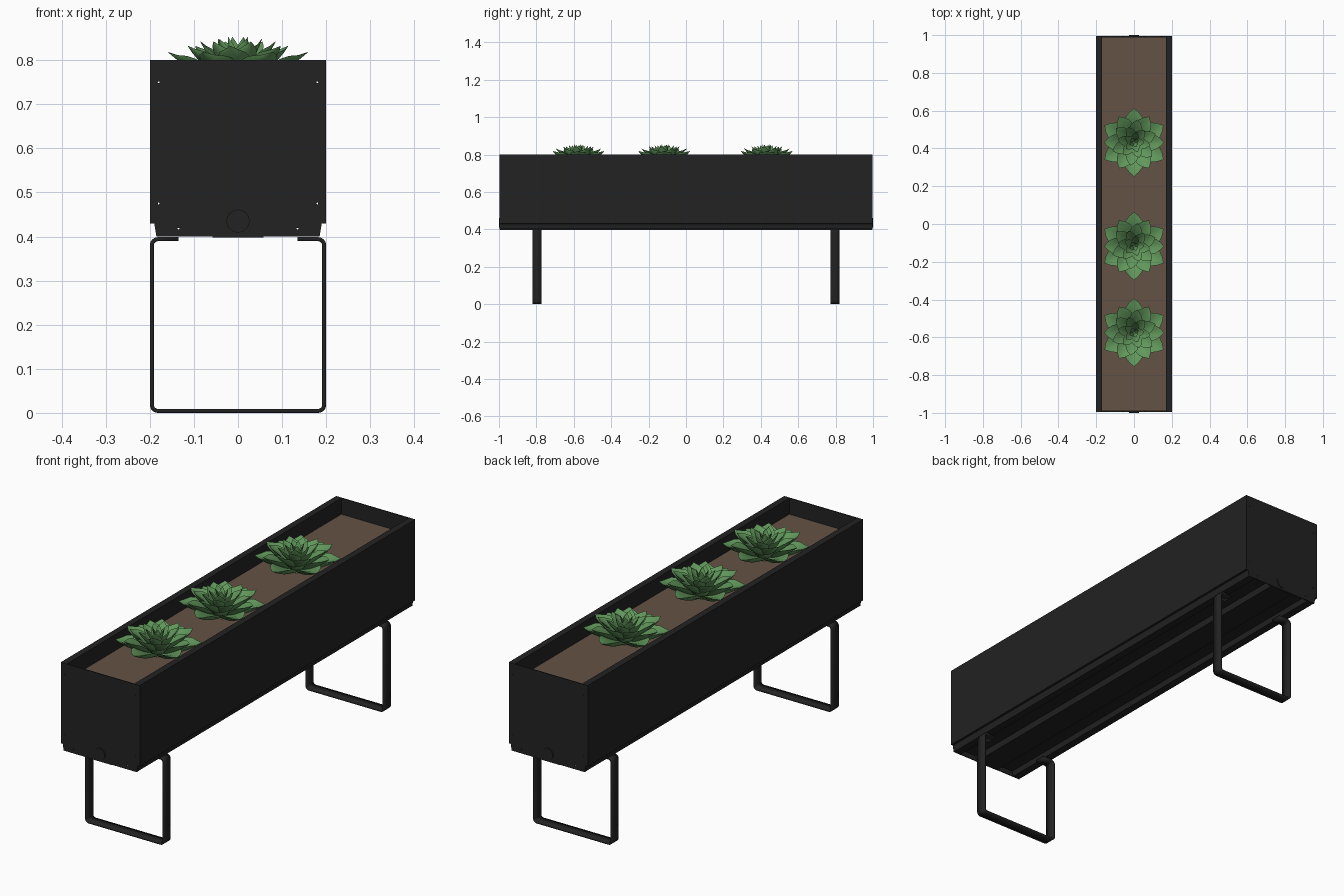
import bpy, bmesh, math
from mathutils import Vector, Matrix

if "Cube" in bpy.data.objects:
    bpy.data.objects.remove(bpy.data.objects["Cube"])


def material(name, rgb):
    m = bpy.data.materials.new(name)
    m.diffuse_color = (*rgb, 1)
    m.use_nodes = True
    m.node_tree.nodes["Principled BSDF"].inputs["Base Color"].default_value = m.diffuse_color
    return m


METAL = material("black metal", (0.016, 0.016, 0.016))
SOIL = material("brown soil", (0.13, 0.085, 0.06))
LEAF = material("leaf green", (0.12, 0.31, 0.105))


def make(name, bm, mat):
    bmesh.ops.recalc_face_normals(bm, faces=bm.faces)
    me = bpy.data.meshes.new(name)
    bm.to_mesh(me)
    bm.free()
    ob = bpy.data.objects.new(name, me)
    bpy.context.collection.objects.link(ob)
    me.materials.append(mat)
    return ob


def activate(ob):
    bpy.ops.object.select_all(action='DESELECT')
    ob.select_set(True)
    bpy.context.view_layer.objects.active = ob


def ribbon(name, path, y0, y1, thick):
    """Folded sheet: an xz path swept along y and given a thickness."""
    bm = bmesh.new()
    a = [bm.verts.new((x, y0, z)) for x, z in path]
    b = [bm.verts.new((x, y1, z)) for x, z in path]
    for i in range(len(path) - 1):
        bm.faces.new((a[i], a[i + 1], b[i + 1], b[i]))
    ob = make(name, bm, METAL)
    mod = ob.modifiers.new("thickness", 'SOLIDIFY')
    mod.thickness, mod.offset, mod.use_even_offset = thick, 0, True
    return ob


def box(name, lo, hi, mat):
    bm = bmesh.new()
    bmesh.ops.create_cube(bm, size=1)
    for v in bm.verts:
        v.co = [(l + h) / 2 + c * (h - l) for l, h, c in zip(lo, hi, v.co)]
    return make(name, bm, mat)


def add_cylinder(bm, x, z, r, y0, y1, n):
    m = Matrix.Translation((x, (y0 + y1) / 2, z)) @ Matrix.Rotation(math.pi / 2, 4, 'X')
    bmesh.ops.create_cone(bm, cap_ends=True, segments=n, radius1=r, radius2=r,
                          depth=y1 - y0, matrix=m)


# Long side panels: outer sheet, top lip and inner flange
for s, side in ((1, "right"), (-1, "left")):
    path = [(0.172, 0.715), (0.172, 0.798), (0.198, 0.798), (0.198, 0.432), (0.186, 0.432)]
    ribbon(side + "_side_panel", [(s * x, z) for x, z in path], -0.992, 0.992, 0.004)

# Ribbed floor tray
half = [(0.188, 0.43), (0.183, 0.402), (0.15, 0.402), (0.144, 0.425), (0.062, 0.425), (0.056, 0.399)]
ribbon("floor_tray", half + [(-x, z) for x, z in reversed(half)], -0.994, 0.994, 0.003)

# End panels with screw holes, and a round drain plug on each
outline = [(0.2, 0.8), (0.2, 0.43), (0.19, 0.43), (0.185, 0.4)]
outline += [(-x, z) for x, z in reversed(outline)]
for s, end in ((-1, "front"), (1, "back")):
    bm = bmesh.new()
    f = bm.faces.new([bm.verts.new((x, s * 0.996, z)) for x, z in outline])
    ext = bmesh.ops.extrude_face_region(bm, geom=[f])
    bmesh.ops.translate(bm, vec=(0, -s * 0.004, 0),
                        verts=[g for g in ext["geom"] if isinstance(g, bmesh.types.BMVert)])
    panel = make(end + "_end_panel", bm, METAL)

    bm = bmesh.new()
    for x, z in ((0.18, 0.75), (0.18, 0.475), (0.135, 0.418)):
        for m in (-1, 1):
            add_cylinder(bm, m * x, z, 0.0022, s * 0.994 - 0.02, s * 0.994 + 0.02, 8)
    cutter = make("hole_cutter", bm, METAL)
    mod = panel.modifiers.new("holes", 'BOOLEAN')
    mod.operation, mod.object, mod.solver = 'DIFFERENCE', cutter, 'EXACT'
    activate(panel)
    bpy.ops.object.modifier_apply(modifier="holes")
    bpy.data.objects.remove(cutter)

    bm = bmesh.new()
    add_cylinder(bm, 0, 0.435, 0.026, s * 0.996 - 0.004, s * 0.996 + 0.004, 32)
    make(end + "_drain_plug", bm, METAL)

# Soil
box("soil", (-0.17, -0.99, 0.70), (0.17, 0.99, 0.727), SOIL)


def rounded(points, r, n=6):
    """Round the right-angled corners of an open path."""
    pts = [Vector(p) for p in points]
    out = [pts[0]]
    for p, c, q in zip(pts, pts[1:], pts[2:]):
        u, v = (p - c).normalized() * r, (q - c).normalized() * r
        for i in range(n + 1):
            a = math.pi / 2 * i / n
            out.append(c + u * (1 - math.sin(a)) + v * (1 - math.cos(a)))
    return out + [pts[-1]]


# Bent flat-bar legs
leg = rounded([(0.135, 0.394), (0.1955, 0.394), (0.1955, 0.0045),
               (-0.1955, 0.0045), (-0.1955, 0.394), (-0.135, 0.394)], 0.014)
for y, end in ((-0.796, "front"), (0.796, "back")):
    ob = ribbon(end + "_leg", leg, y - 0.024, y + 0.024, 0.009)
    activate(ob)
    bpy.ops.object.shade_smooth_by_angle(angle=math.radians(35))


def add_petal(bm, angle, r0, z0, reach, ztip, width):
    """Thick, cupped, pointed leaf lofted from oval rings."""
    rows, n = 9, 10
    out = Vector((math.cos(angle), math.sin(angle), 0))
    side = Vector((-out.y, out.x, 0))
    up = (Vector((0, 0, 1)) * (reach - r0) - out * (ztip - z0)).normalized()
    rings = []
    for i in range(rows):
        t = i / (rows - 1)
        # half width: narrow base, broad at two thirds, pointed tip
        w = width / 2 * (0.35 + 0.65 * math.sin(min(t / 0.65, 1) * math.pi / 2))
        if t > 0.65:
            w *= max(0.02, 1 - ((t - 0.65) / 0.35) ** 1.7)
        h = 0.07 * width * (w / width * 2) + 0.0005
        c = out * (r0 + (reach - r0) * t)
        c.z = z0 + (ztip - z0) * t ** 1.25
        ring = []
        for k in range(n):
            a = 2 * math.pi * k / n
            x = math.cos(a)
            cup = 0.5 * w * w * x * x / (width / 2)
            ring.append(bm.verts.new(c + side * w * x + up * (h * math.sin(a) + cup)))
        rings.append(ring)
    for a, b in zip(rings, rings[1:]):
        for k in range(n):
            bm.faces.new((a[k], a[(k + 1) % n], b[(k + 1) % n], b[k]))
    bm.faces.new(rings[0])
    bm.faces.new(rings[-1])


# Rosette layers: count, phase, start radius, start z, reach, tip z, width
LAYERS = [
    (6, 90, 0.02, 0.735, 0.180, 0.790, 0.100),
    (6, 60, 0.018, 0.742, 0.158, 0.818, 0.086),
    (6, 82, 0.015, 0.750, 0.122, 0.832, 0.070),
    (6, 50, 0.012, 0.758, 0.086, 0.842, 0.054),
    (5, 75, 0.008, 0.768, 0.054, 0.848, 0.040),
    (4, 30, 0.005, 0.778, 0.026, 0.853, 0.026),
]
for i, y in enumerate((-0.575, -0.117, 0.432)):
    bm = bmesh.new()
    for count, phase, *shape in LAYERS:
        for k in range(count):
            add_petal(bm, math.radians(phase + 360 * k / count), *shape)
    # short stem down into the soil
    bmesh.ops.create_cone(bm, cap_ends=True, segments=12, radius1=0.025, radius2=0.012,
                          depth=0.06, matrix=Matrix.Translation((0, 0, 0.75)))
    plant = make("succulent_%d" % (i + 1), bm, LEAF)
    plant.location.y = y
    activate(plant)
    bpy.ops.object.shade_smooth_by_angle(angle=math.radians(50))
